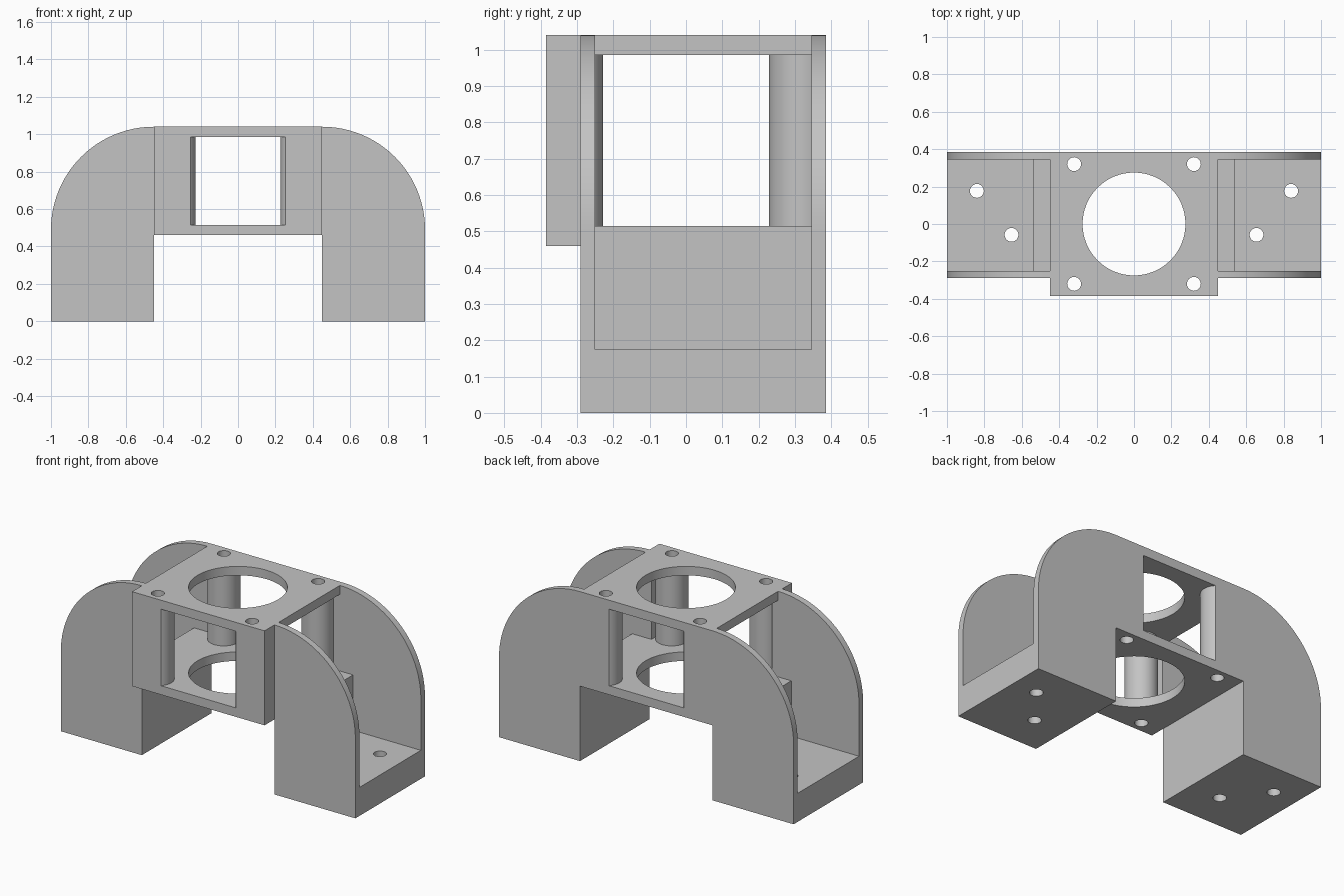
import bpy, bmesh, math
from mathutils import Vector

old = bpy.data.objects.get("Cube")
if old:
    bpy.data.objects.remove(old, do_unlink=True)

GREY = (0.55, 0.55, 0.55, 1)
mat = bpy.data.materials.new("matte_grey")
mat.use_nodes = True
mat.diffuse_color = GREY
bsdf = next(n for n in mat.node_tree.nodes if n.type == 'BSDF_PRINCIPLED')
bsdf.inputs["Base Color"].default_value = GREY

# Main dimensions
T = 0.04                    # wall thickness
BACK, FRONT = 0.385, -0.385 # body faces
LEG_FRONT = -0.29           # front of the legs
HALF = 0.45                 # half width of the body
LOW, TOP = 0.46, 1.04       # body underside and top
PLATE = 0.055
PILLAR_X = PILLAR_Y = 0.32
SCREW = 0.037


def finish(name, bm):
    bmesh.ops.recalc_face_normals(bm, faces=bm.faces)
    me = bpy.data.meshes.new(name)
    bm.to_mesh(me)
    bm.free()
    me.materials.append(mat)
    ob = bpy.data.objects.new(name, me)
    bpy.context.collection.objects.link(ob)
    return ob


def box(name, x, y, z):
    bm = bmesh.new()
    bmesh.ops.create_cube(bm, size=1)
    for v in bm.verts:
        v.co = Vector([r[0] if c < 0 else r[1] for c, r in zip(v.co, (x, y, z))])
    return finish(name, bm)


def cylinder(name, x, y, z, radius, sides=32, clip=None):
    bm = bmesh.new()
    bmesh.ops.create_cone(bm, cap_ends=True, segments=sides, radius1=radius,
                          radius2=radius, depth=z[1] - z[0])
    bmesh.ops.translate(bm, verts=bm.verts, vec=(x, y, sum(z) / 2))
    if clip:  # slice off whatever sticks out past the body face
        geom = bm.verts[:] + bm.edges[:] + bm.faces[:]
        bmesh.ops.bisect_plane(bm, geom=geom, plane_co=(0, clip, 0),
                               plane_no=(0, clip, 0), clear_outer=True)
        bmesh.ops.holes_fill(bm, edges=bm.edges)
    return finish(name, bm)


def panel(name, outline, y0, y1):
    """Extrude an x-z outline from y0 to y1."""
    bm = bmesh.new()
    face = bm.faces.new([bm.verts.new((x, y0, z)) for x, z in outline])
    out = bmesh.ops.extrude_face_region(bm, geom=[face])
    verts = [g for g in out["geom"] if isinstance(g, bmesh.types.BMVert)]
    bmesh.ops.translate(bm, verts=verts, vec=(0, y1 - y0, 0))
    return finish(name, bm)


def cut(ob, *cutters):
    bpy.context.view_layer.objects.active = ob
    for c in cutters:
        mod = ob.modifiers.new("cut", 'BOOLEAN')
        mod.operation, mod.solver, mod.object = 'DIFFERENCE', 'EXACT', c
        bpy.ops.object.modifier_apply(modifier=mod.name)
        bpy.data.objects.remove(c, do_unlink=True)


def drill(ob, *spots):
    """Vertical through holes given as (x, y, radius)."""
    cut(ob, *[cylinder("cutter", x, y, (-1, 2), r, 64 if r > 0.1 else 24)
              for x, y, r in spots])


def window():
    return box("cutter", (-0.255, 0.255), (-1, 1), (LOW + PLATE, TOP - PLATE))


def arc(side):
    """Rounded shoulder, from the outer edge up to the body."""
    r = 1 - HALF
    return [(side * (HALF + r * math.cos(a)), TOP - r + r * math.sin(a))
            for a in [math.pi / 2 * i / 24 for i in range(25)]]


parts = []
corners = [(sx * PILLAR_X, sy * PILLAR_Y) for sx in (-1, 1) for sy in (-1, 1)]

# Body plates with the large bore and corner screw holes
for name, z in (("top_plate", (TOP - PLATE, TOP)), ("bottom_plate", (LOW, LOW + PLATE))):
    plate = box(name, (-HALF, HALF), (FRONT, BACK), z)
    drill(plate, (0, 0, 0.275), *[(x, y, SCREW) for x, y in corners])
    parts.append(plate)

# Hollow corner pillars, trimmed flush with the body faces
for x, y in corners:
    side = "back" if y > 0 else "front"
    pillar = cylinder(side + "_pillar", x, y, (LOW + 0.01, TOP - 0.01), 0.092, 48,
                      clip=BACK if y > 0 else FRONT)
    drill(pillar, (x, y, SCREW))
    parts.append(pillar)

# Back wall spanning the body and both legs
right = arc(1)
left = arc(-1)[::-1]
back_wall = panel("back_wall", [(1, 0)] + right + left + [(-1, 0), (-HALF, 0),
                  (-HALF, LOW), (HALF, LOW), (HALF, 0)], BACK - T, BACK)
cut(back_wall, window())
for x, y in corners:
    if y > 0:
        drill(back_wall, (x, y, SCREW))
parts.append(back_wall)

# Front wall of the body
front_wall = box("front_wall", (-HALF, HALF), (FRONT, FRONT + T), (LOW, TOP))
cut(front_wall, window())
for x, y in corners:
    if y < 0:
        drill(front_wall, (x, y, SCREW))
parts.append(front_wall)

# Legs: front cheek, floor, inner wall and the short return beside the body
for s, label in ((1, "left"), (-1, "right")):
    def span(a, b):
        return tuple(sorted((s * a, s * b)))
    parts.append(panel(label + "_leg_cheek", [(s * HALF, 0), (s, 0)] + arc(s),
                       LEG_FRONT, LEG_FRONT + T))
    floor = box(label + "_leg_floor", span(HALF, 1), (LEG_FRONT, BACK), (0, 0.175))
    drill(floor, (s * 0.84, 0.177, SCREW), (s * 0.655, -0.058, SCREW))
    parts.append(floor)
    parts.append(box(label + "_leg_inner_wall", span(HALF, 0.54),
                     (LEG_FRONT, BACK), (0, LOW + PLATE)))
    parts.append(box(label + "_body_return", span(HALF - T, HALF),
                     (FRONT, LEG_FRONT + T), (LOW, TOP)))

# Smooth the round surfaces, keep hard edges
bpy.ops.object.select_all(action='DESELECT')
for ob in parts:
    ob.select_set(True)
bpy.context.view_layer.objects.active = parts[0]
bpy.ops.object.shade_smooth_by_angle(angle=math.radians(30))
